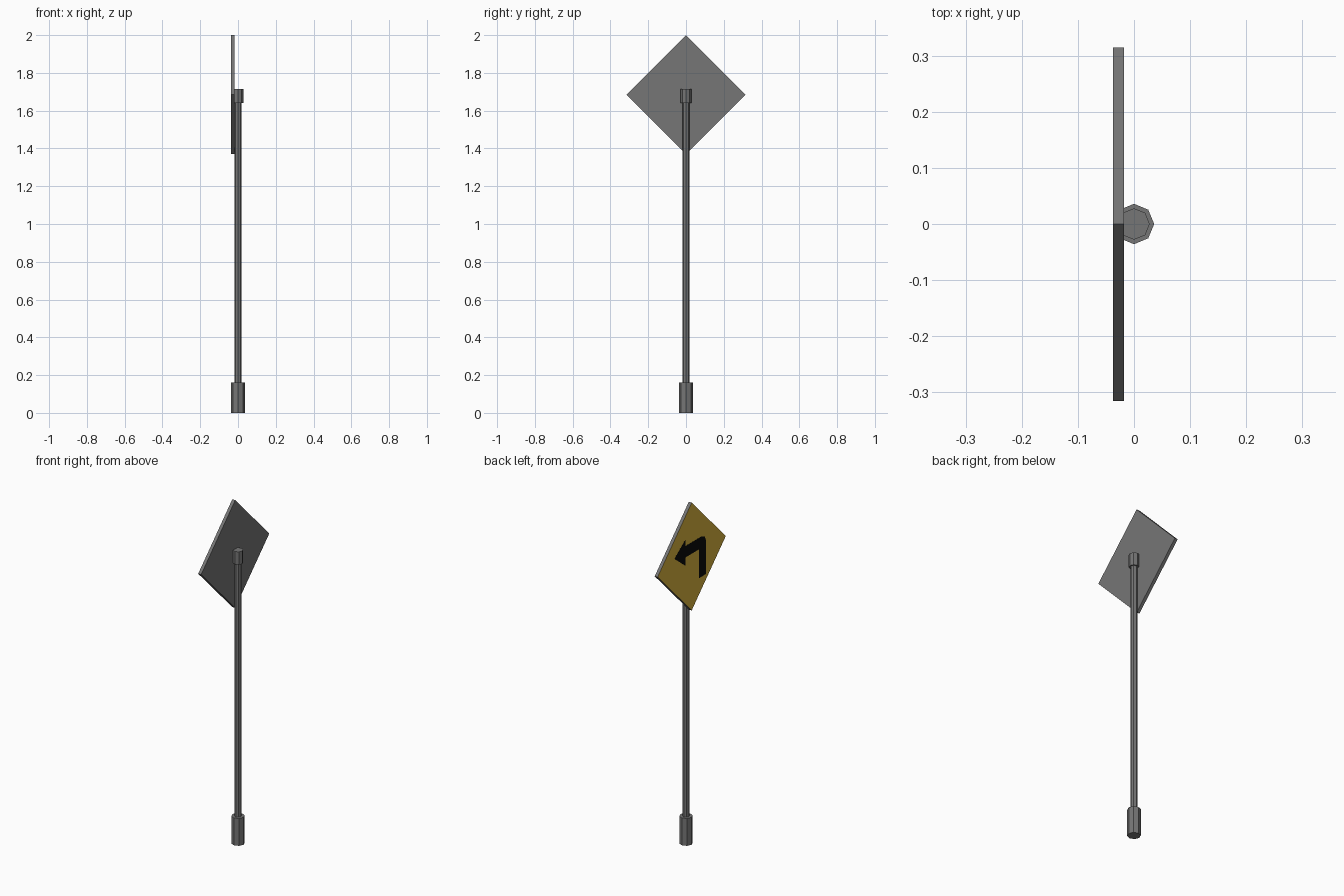
import bpy, bmesh, math

if "Cube" in bpy.data.objects:
    bpy.data.objects.remove(bpy.data.objects["Cube"])


def material(name, rgb):
    m = bpy.data.materials.new(name)
    m.diffuse_color = (*rgb, 1.0)
    m.use_nodes = True
    m.node_tree.nodes["Principled BSDF"].inputs["Base Color"].default_value = m.diffuse_color
    return m


metal = material("grey metal", (0.18, 0.18, 0.18))
yellow = material("sign yellow", (0.70, 0.46, 0.05))
black = material("arrow black", (0.003, 0.003, 0.003))


def post(name, radius, z0, z1):
    """Eight-sided upright cylinder with corners on the axes."""
    bpy.ops.mesh.primitive_cylinder_add(vertices=8, radius=radius, depth=z1 - z0,
                                        location=(0, 0, (z0 + z1) / 2))
    ob = bpy.context.object
    ob.name = name
    ob.data.materials.append(metal)
    return ob


def plate(name, outline, x0, x1, zc, mats):
    """Extrude a (y, z) outline from x0 to x1; the -x face gets the last material."""
    bm = bmesh.new()
    face = bm.faces.new([bm.verts.new((x0, y, zc + z)) for y, z in outline])
    ext = bmesh.ops.extrude_face_region(bm, geom=[face], use_keep_orig=True)
    for v in ext["geom"]:
        if isinstance(v, bmesh.types.BMVert):
            v.co.x = x1
    bmesh.ops.recalc_face_normals(bm, faces=bm.faces)
    bm.normal_update()
    for f in bm.faces:
        f.material_index = len(mats) - 1 if f.normal.x < -0.9 else 0
    me = bpy.data.meshes.new(name)
    bm.to_mesh(me)
    bm.free()
    for m in mats:
        me.materials.append(m)
    ob = bpy.data.objects.new(name, me)
    bpy.context.collection.objects.link(ob)
    return ob


# Post parts
post("base_sleeve", 0.036, 0.0, 0.16)
post("pole", 0.019, 0.01, 1.68)
post("top_clamp", 0.028, 1.64, 1.715)

# Diamond sign, yellow on its -x face
R, ZC = 0.315, 1.685
plate("sign_plate", [(0, R), (R, 0), (0, -R), (-R, 0)], -0.037, -0.018, ZC, [metal, yellow])

# Turn arrow (pointing towards +y), a thin plate on the yellow face
arrow = [(0.16, 0.047), (0.06, 0.12), (0.06, 0.083), (-0.09, 0.083), (-0.12, 0.072),
         (-0.132, 0.045), (-0.132, -0.152), (-0.067, -0.152), (-0.067, 0.017),
         (0.06, 0.017), (0.06, -0.03)]
plate("turn_arrow", arrow, -0.0375, -0.0365, ZC, [black])
